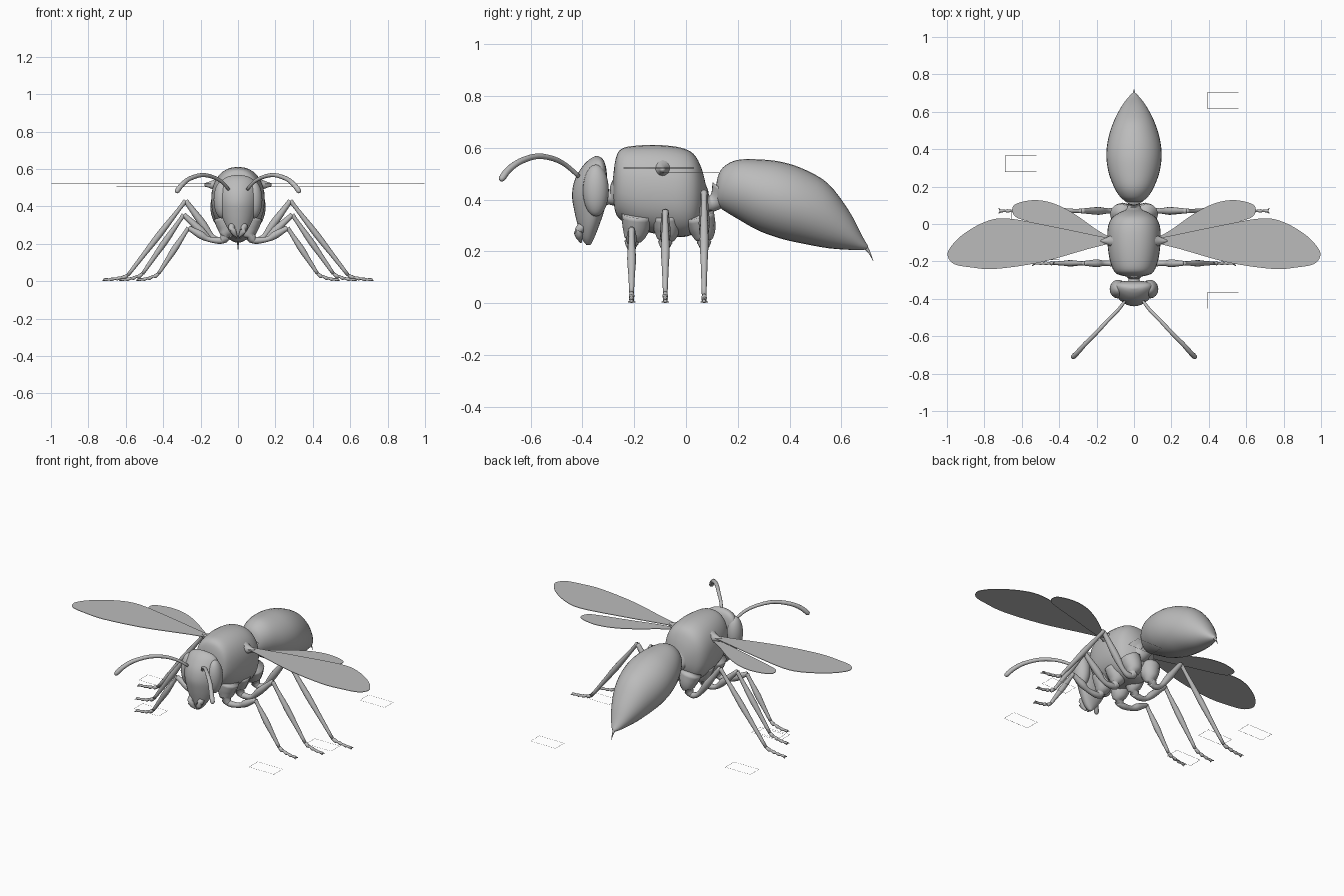
import bpy, bmesh, math
from mathutils import Vector

cube = bpy.data.objects.get("Cube")
if cube:
    bpy.data.objects.remove(cube, do_unlink=True)

grey = bpy.data.materials.new("body_grey")
grey.use_nodes = True
grey.diffuse_color = (0.5, 0.5, 0.5, 1)
grey.node_tree.nodes["Principled BSDF"].inputs["Base Color"].default_value = (0.5, 0.5, 0.5, 1)


def finish(name, bm, smooth=True):
    mesh = bpy.data.meshes.new(name)
    bmesh.ops.recalc_face_normals(bm, faces=bm.faces)
    for face in bm.faces:
        face.smooth = smooth
    bm.to_mesh(mesh)
    bm.free()
    mesh.materials.append(grey)
    obj = bpy.data.objects.new(name, mesh)
    bpy.context.collection.objects.link(obj)
    return obj


def spline(rows, steps):
    """Catmull-Rom interpolation through tuples of numbers."""
    rows = [Vector(r) for r in rows]
    out = []
    for i in range(len(rows) - 1):
        a, b, c, d = rows[max(i - 1, 0)], rows[i], rows[i + 1], rows[min(i + 2, len(rows) - 1)]
        for s in range(steps):
            t = s / steps
            out.append(b + (c - a) * (t / 2) + (a * 2 - b * 5 + c * 4 - d) * (t * t / 2)
                       + (b * 3 - a - c * 3 + d) * (t ** 3 / 2))
    return out + [rows[-1]]


def bridge(bm, rings):
    n = len(rings[0])
    for r, s in zip(rings, rings[1:]):
        for i in range(n):
            bm.faces.new((r[i], r[(i + 1) % n], s[(i + 1) % n], s[i]))
    bm.faces.new(rings[0])
    bm.faces.new(rings[-1])


def loft(name, rows, axis, bend=0.0, square=1.0, sides=32):
    """Rows: position on axis, low edge, high edge, half width in x."""
    bm = bmesh.new()
    rings = []
    for pos, low, high, half in spline(rows, 4):
        ring = []
        for k in range(sides):
            a = 2 * math.pi * k / sides
            c, s = (math.copysign(abs(f) ** square, f) for f in (math.cos(a), math.sin(a)))
            x, v = half * c, (low + high) / 2 + (high - low) / 2 * s
            co = (x, pos, v) if axis == "y" else (x, v + bend * x * x, pos)
            ring.append(bm.verts.new(co))
        rings.append(ring)
    bridge(bm, rings)
    return finish(name, bm)


def tube(name, rows, side=1, steps=3, sides=12):
    """Round sweep through rows of x, y, z and radius; side -1 mirrors in x."""
    pts = spline(rows, steps)
    path = [Vector((p[0] * side, p[1], p[2])) for p in pts]
    bm = bmesh.new()
    rings = []
    for i, p in enumerate(path):
        tangent = (path[min(i + 1, len(path) - 1)] - path[max(i - 1, 0)]).normalized()
        ref = Vector((1, 0, 0)) if abs(tangent.x) < 0.3 else Vector((0, 1, 0))
        u = tangent.cross(ref).normalized()
        w = tangent.cross(u)
        rings.append([bm.verts.new(p + (u * math.cos(a) + w * math.sin(a)) * max(pts[i][3], 0.001))
                      for a in (2 * math.pi * k / sides for k in range(sides))])
    bridge(bm, rings)
    return finish(name, bm)


def ellipsoid(name, centre, size):
    bm = bmesh.new()
    bmesh.ops.create_uvsphere(bm, u_segments=24, v_segments=16, radius=1)
    for v in bm.verts:
        v.co = Vector([c + s * q for c, s, q in zip(centre, size, v.co)])
    return finish(name, bm)


def wing(name, outline, z, side):
    """Thin blade filled from a smooth outline of x, y points."""
    bm = bmesh.new()
    verts = [bm.verts.new((p[0] * side, p[1], z)) for p in spline(outline, 4)]
    face = bm.faces.new(verts)
    ext = bmesh.ops.extrude_face_region(bm, geom=[face])
    for v in ext["geom"]:
        if isinstance(v, bmesh.types.BMVert):
            v.co.z += 0.003
    return finish(name, bm, False)


# Body
loft("thorax", [(-.282, .41, .48, .03), (-.272, .35, .555, .08), (-.25, .32, .595, .108),
                (-.19, .285, .608, .13), (-.1, .265, .61, .142), (-.02, .255, .60, .14),
                (.03, .27, .575, .12), (.06, .32, .52, .08), (.078, .36, .45, .035)], "y", square=.9)
loft("abdomen", [(.112, .40, .43, .015), (.125, .375, .495, .05), (.15, .355, .53, .078),
                 (.2, .325, .553, .108), (.28, .28, .555, .137), (.37, .248, .545, .148),
                 (.46, .228, .515, .137), (.55, .212, .46, .108), (.63, .206, .355, .066),
                 (.68, .205, .26, .028), (.702, .21, .222, .006)], "y")
tube("waist", [(0, .04, .40, .075), (0, .075, .385, .045), (0, .1, .385, .032),
               (0, .125, .40, .038), (0, .15, .43, .06)], sides=20)
tube("neck", [(0, -.34, .41, .05), (0, -.3, .41, .03), (0, -.285, .41, .035), (0, -.26, .42, .06)], sides=20)
tube("stinger", [(0, .685, .225, .012), (0, .705, .2, .005), (0, .722, .165, .001)])

# Head
loft("head", [(.225, -.385, -.368, .008), (.25, -.403, -.355, .034), (.3, -.418, -.335, .066),
              (.36, -.432, -.315, .09), (.42, -.44, -.306, .104), (.48, -.428, -.304, .108),
              (.53, -.398, -.31, .092), (.557, -.37, -.322, .06), (.568, -.348, -.34, .012)],
     "z", bend=2.2)

fore = [(.13, -.075), (.2, -.062), (.45, -.01), (.68, .03), (.8, .01), (.92, -.06), (.985, -.13),
        (.995, -.175), (.96, -.215), (.87, -.232), (.74, -.24), (.5, -.205), (.25, -.135), (.13, -.105)]
hind = [(.12, -.075), (.2, -.03), (.32, .055), (.43, .11), (.53, .128), (.62, .112), (.65, .085),
        (.635, .04), (.56, .012), (.4, -.03), (.25, -.072), (.14, -.095)]
# Legs: attachment y, trochanter, knee, ankle, foot
legs = {"front": (-.21, (.16, .225), (.265, .285), (.425, .04), .54),
        "middle": (-.08, (.15, .225), (.29, .355), (.51, .04), .63),
        "hind": (.07, (.14, .24), (.28, .43), (.59, .03), .72)}

for label, side in (("left", 1), ("right", -1)):
    ellipsoid(label + "_eye", (side * .085, -.348, .435), (.045, .05, .1))
    tube(label + "_mandible", [(.035, -.4, .3, .016), (.028, -.415, .27, .018), (.005, -.405, .235, .004)], side)
    tube(label + "_antenna", [(.05, -.415, .49, .008), (.085, -.46, .53, .009), (.135, -.51, .557, .01),
                              (.195, -.575, .567, .011), (.26, -.64, .547, .012), (.3, -.685, .515, .013),
                              (.325, -.71, .482, .013), (.332, -.716, .474, .004)], side)
    tube(label + "_wing_root", [(.1, -.09, .515, .045), (.135, -.09, .515, .024), (.18, -.09, .516, .007)], side)
    wing(label + "_forewing", fore, .52, side)
    wing(label + "_hindwing", hind, .502, side)
    for kind, (y, hip, knee, ankle, foot) in legs.items():
        def at(a, b, t, r):
            return (a[0] + (b[0] - a[0]) * t, y, a[1] + (b[1] - a[1]) * t, r)
        tube(f"{label}_{kind}_coxa", [(.07, y * .85 - .01, .34, .06), (.06, y * .93, .28, .05),
                                      (.07, y, .235, .028), (.09, y, .215, .016)], side)
        tube(f"{label}_{kind}_femur", [(.06, y, .225, .016), (.1, y, .217, .018), at(hip, knee, 0, .014),
                                       at(hip, knee, .35, .021), at(hip, knee, .75, .016),
                                       at(hip, knee, 1, .013)], side)
        tube(f"{label}_{kind}_tibia", [at(knee, ankle, 0, .013), at(knee, ankle, .12, .011),
                                       at(knee, ankle, .45, .017), at(knee, ankle, .7, .013),
                                       at(knee, ankle, 1, .009)], side)
        # Jointed foot with beaded segments
        beads = [at(ankle, (foot, .007), 0, .008)]
        for k in range(1, 5):
            t = k / 4
            z = .008 + (ankle[1] - .008) * (1 - t) ** 2
            x = ankle[0] + (foot - ankle[0]) * t
            beads += [(x - .01, y, z, .012 - .001 * k), (x, y, z, .006)]
        tube(f"{label}_{kind}_foot", beads, side)
        for fork in (-1, 1):
            tube(f"{label}_{kind}_claw", [(foot - .012, y, .008, .006),
                                          (foot + .004, y + fork * .013, .004, .002)], side, sides=6)

# Thin rectangular ground frames
for x, y, z in ((.475, .66, .002), (-.605, .322, .002), (.475, -.41, .002),
                (-.57, .02, .09), (-.485, -.15, .002), (.56, .02, .002)):
    bm = bmesh.new()
    outer, inner = ([bm.verts.new((x + sx * (.085 - d), y + sy * (.043 - d), z))
                     for sx, sy in ((-1, -1), (1, -1), (1, 1), (-1, 1))] for d in (0, .002))
    for i in range(4):
        j = (i + 1) % 4
        bm.faces.new((outer[i], outer[j], inner[j], inner[i]))
    finish("ground_frame", bm, False)
